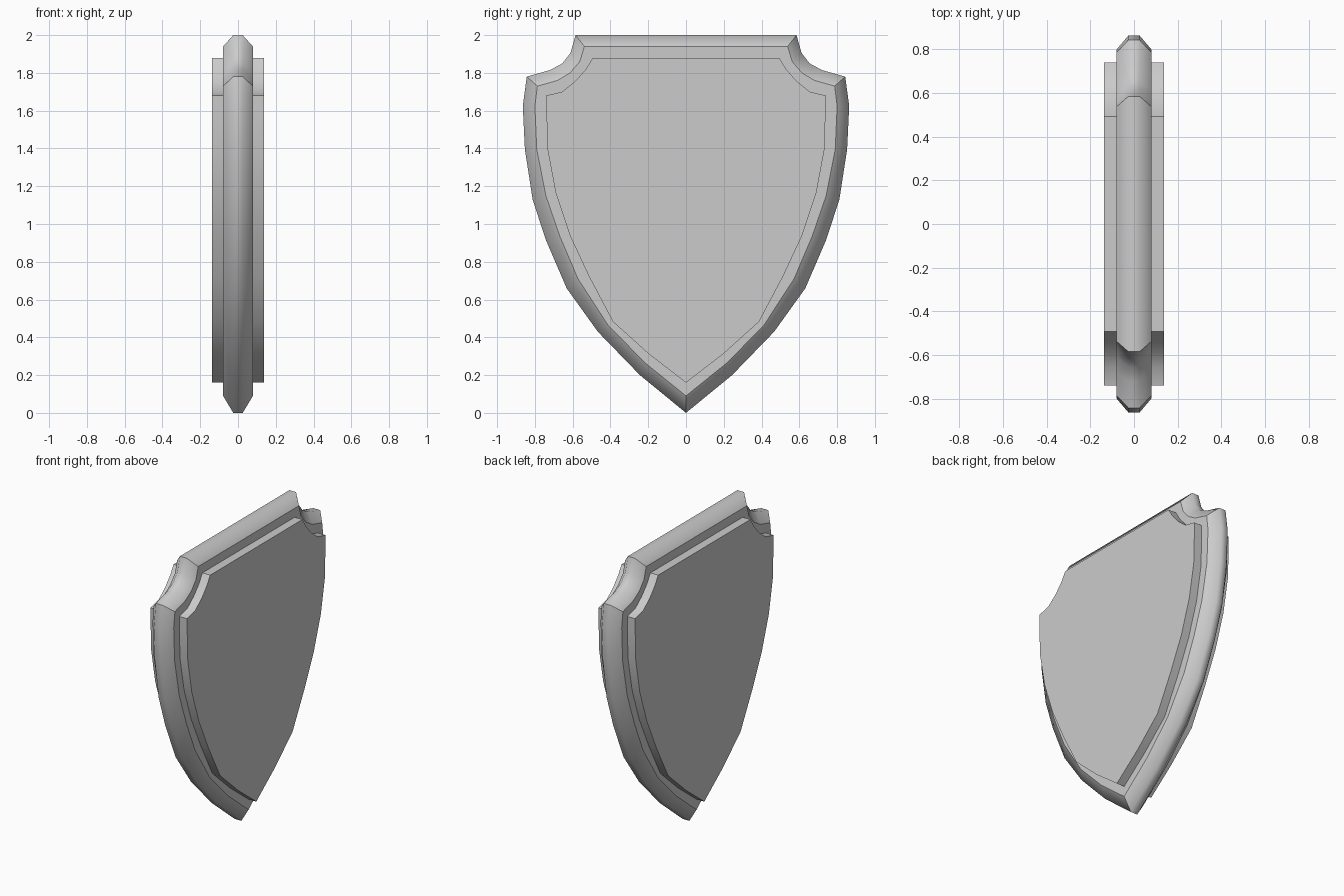
import bpy, bmesh

if "Cube" in bpy.data.objects:
    bpy.data.objects.remove(bpy.data.objects["Cube"])

# Half outlines (y, z), from the top corner round the notch and down to the tip
OUTER = [(.585, 2), (.612, 1.905), (.655, 1.85), (.72, 1.815), (.843, 1.78),
         (.864, 1.625), (.853, 1.395), (.812, 1.13), (.743, .918),
         (.632, .66), (.467, .43), (.244, .2), (0, 0)]
RIM = [(.538, 1.94), (.562, 1.86), (.614, 1.80), (.68, 1.76), (.787, 1.73),
       (.80, 1.625), (.79, 1.395), (.742, 1.15), (.668, .935),
       (.572, .71), (.413, .465), (.217, .265), (0, .09)]
PANEL = [(.493, 1.88), (.53, 1.82), (.587, 1.755), (.656, 1.70), (.74, 1.68),
         (.739, 1.60), (.733, 1.395), (.69, 1.165), (.615, .94),
         (.515, .725), (.387, .483), (.195, .31), (0, .16)]
CORNERS = (0, 4, 12, 20, 24)      # loop indices with a hard corner


def loop(bm, half, x):
    pts = half + [(-y, z) for y, z in reversed(half[:-1])]
    return [bm.verts.new((x, y, z)) for y, z in pts]


# Shield: loft from the back panel, over the bevelled rim, to the front panel
levels = [(PANEL, -.137), (PANEL, -.079), (RIM, -.079), (OUTER, -.025),
          (OUTER, .025), (RIM, .079), (PANEL, .079), (PANEL, .137)]
bm = bmesh.new()
loops = [loop(bm, half, x) for half, x in levels]
n = len(loops[0])
for a, b in zip(loops, loops[1:]):
    for i in range(n):
        j = (i + 1) % n
        bm.faces.new((a[i], a[j], b[j], b[i])).smooth = True
bm.faces.new(loops[0])
bm.faces.new(loops[-1])
bmesh.ops.recalc_face_normals(bm, faces=bm.faces)

# Sharp creases: every ring except the rounded outer edge, plus the corners
for k, ring in enumerate(loops):
    if k not in (3, 4):
        for i in range(n):
            bm.edges.get((ring[i], ring[(i + 1) % n])).smooth = False
for a, b in zip(loops, loops[1:]):
    for i in CORNERS:
        bm.edges.get((a[i], b[i])).smooth = False

mesh = bpy.data.meshes.new("shield")
bm.to_mesh(mesh)
bm.free()
shield = bpy.data.objects.new("shield", mesh)
bpy.context.collection.objects.link(shield)
